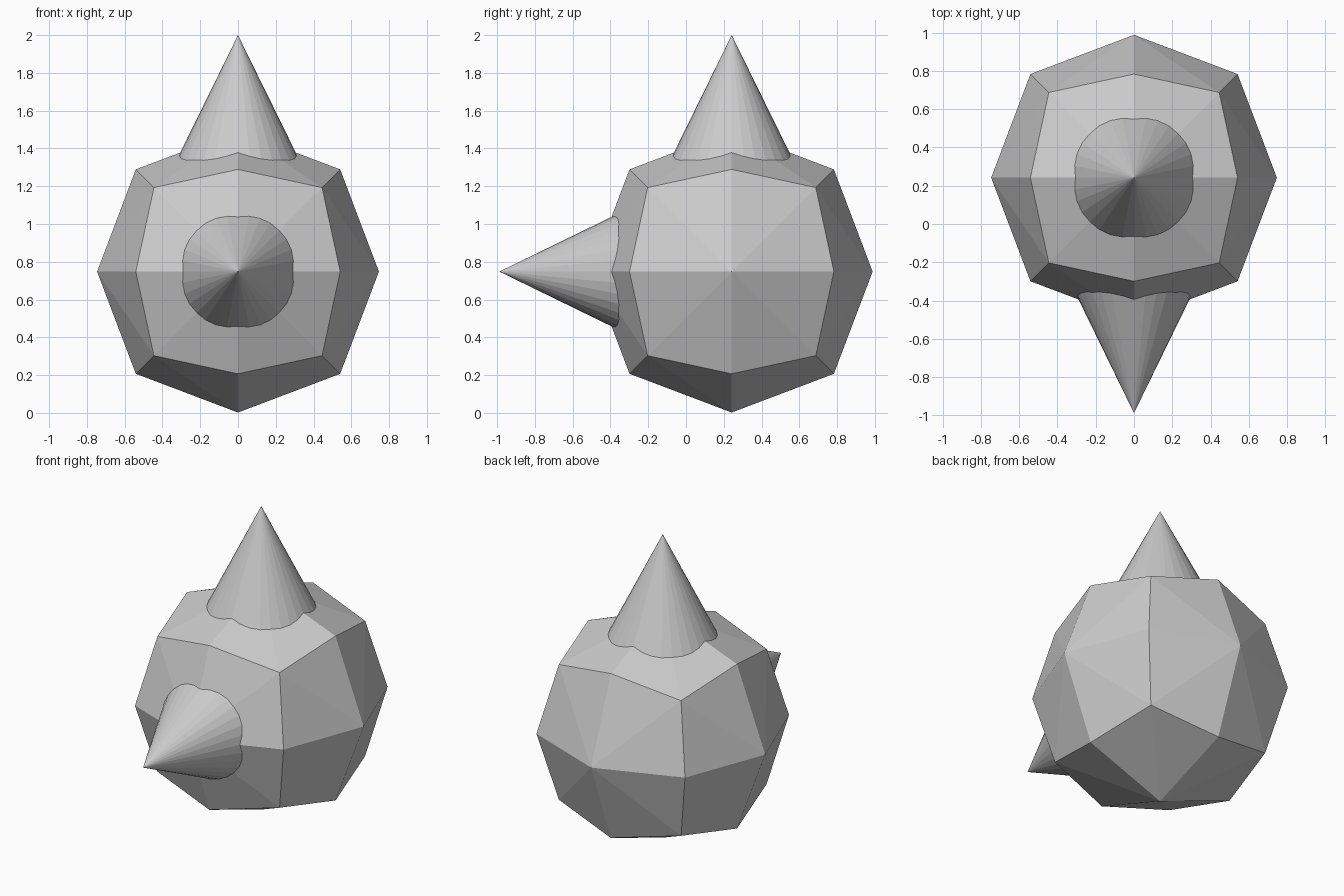
import bpy
import bmesh
from itertools import product
from mathutils import Vector

cube = bpy.data.objects.get("Cube")
if cube:
    bpy.data.objects.remove(cube, do_unlink=True)

CENTRE = Vector((0, 0.242, 0.748))

# Single plain grey
grey = bpy.data.materials.new("plain grey")
grey.use_nodes = True
COLOUR = (0.6, 0.6, 0.6, 1)
grey.diffuse_color = COLOUR
grey.node_tree.nodes["Principled BSDF"].inputs["Base Color"].default_value = COLOUR


def finish(bm, name):
    mesh = bpy.data.meshes.new(name)
    bmesh.ops.recalc_face_normals(bm, faces=bm.faces)
    bm.to_mesh(mesh)
    bm.free()
    mesh.materials.append(grey)
    obj = bpy.data.objects.new(name, mesh)
    bpy.context.collection.objects.link(obj)
    return obj


# Faceted body: face centres, edge middles and corners of a rounded cube
reach = {1: 0.746, 2: 0.541, 3: 0.445}
bm = bmesh.new()
for d in product((-1, 0, 1), repeat=3):
    if any(d):
        bm.verts.new(CENTRE + Vector(d) * reach[sum(map(abs, d))])
bmesh.ops.convex_hull(bm, input=bm.verts)
finish(bm, "body")


# Cones: the base is sunk into the body, the tip points along the direction
def add_cone(name, direction, tip, slope):
    depth = 0.72
    bm = bmesh.new()
    bmesh.ops.create_cone(bm, cap_ends=True, segments=32, radius1=depth * slope,
                          radius2=0, depth=depth)
    bmesh.ops.remove_doubles(bm, verts=bm.verts, dist=0.0001)
    obj = finish(bm, name)
    axis = Vector(direction)
    obj.location = CENTRE + axis * (tip - depth / 2)
    obj.rotation_euler = Vector((0, 0, 1)).rotation_difference(axis).to_euler()


add_cone("top_cone", (0, 0, 1), 1.252, 0.492)
add_cone("front_cone", (0, -1, 0), 1.23, 0.488)
